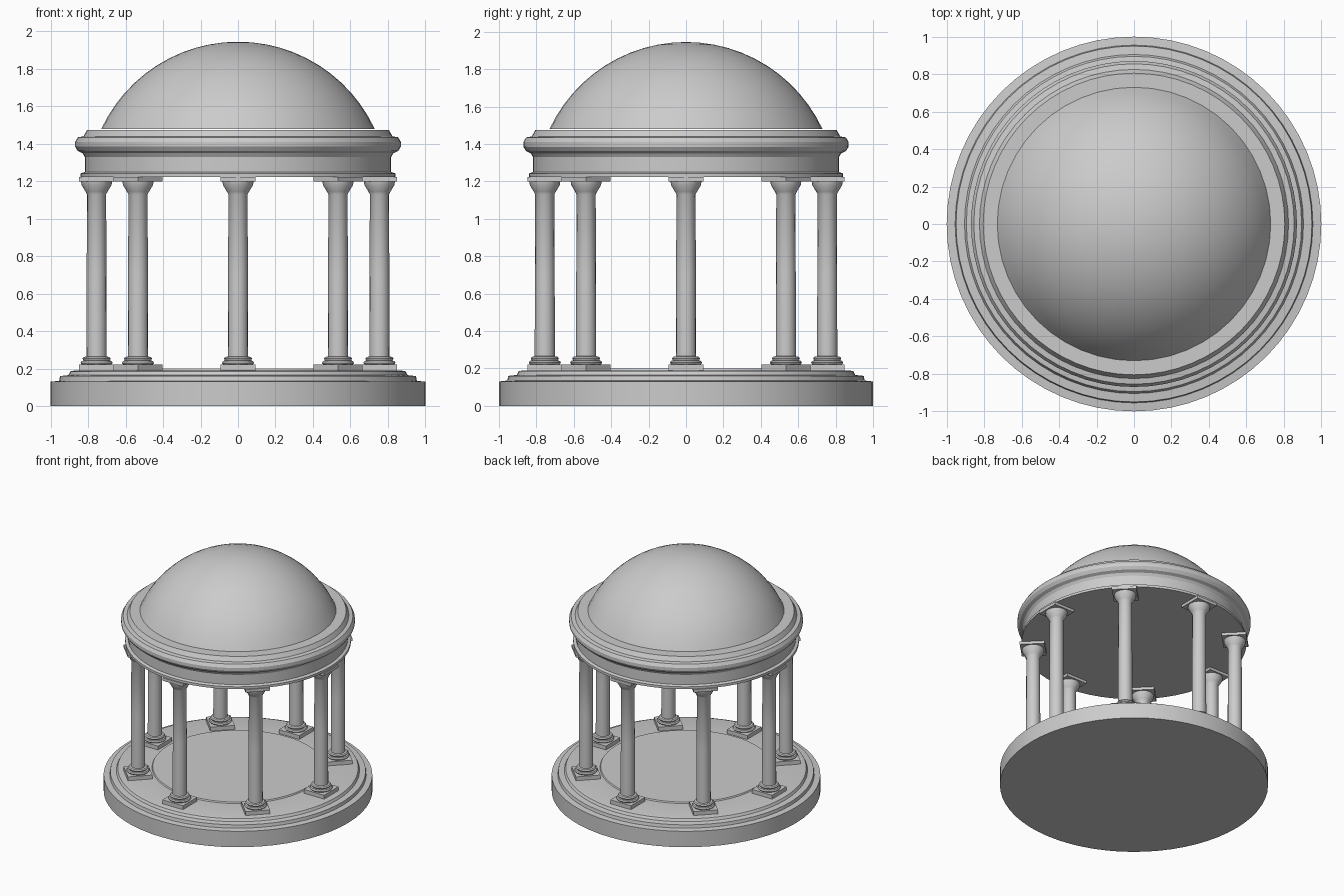
import bpy, bmesh
from math import pi, cos, sin, asin, radians
from mathutils import Matrix

if "Cube" in bpy.data.objects:
    bpy.data.objects.remove(bpy.data.objects["Cube"])

def lathe(bm, profile, sides):
    """Revolve (radius, z) points around z; radius 0 closes to a pole."""
    rings = []
    for r, z in profile:
        if r == 0:
            rings.append([bm.verts.new((0, 0, z))])
        else:
            rings.append([bm.verts.new((r * cos(2 * pi * i / sides), r * sin(2 * pi * i / sides), z))
                          for i in range(sides)])
    for a, b in zip(rings, rings[1:]):
        for i in range(sides):
            j = (i + 1) % sides
            if len(a) == 1:
                bm.faces.new((a[0], b[j], b[i]))
            elif len(b) == 1:
                bm.faces.new((a[i], a[j], b[0]))
            else:
                bm.faces.new((a[i], a[j], b[j], b[i]))

def slab(bm, width, z0, z1):
    m = Matrix.Translation((0, 0, (z0 + z1) / 2)) @ Matrix.Diagonal((width, width, z1 - z0, 1))
    bmesh.ops.create_cube(bm, size=1, matrix=m)

def finish(bm, name, angle=25):
    bmesh.ops.recalc_face_normals(bm, faces=bm.faces)
    mesh = bpy.data.meshes.new(name)
    bm.to_mesh(mesh)
    bm.free()
    ob = bpy.data.objects.new(name, mesh)
    bpy.context.collection.objects.link(ob)
    bpy.ops.object.select_all(action='DESELECT')
    ob.select_set(True)
    bpy.context.view_layer.objects.active = ob
    bpy.ops.object.shade_smooth_by_angle(angle=radians(angle))
    return ob

# Round stepped base with a slightly raised floor disc
bm = bmesh.new()
lathe(bm, [(0, 0), (1, 0), (1, 0.13), (0.955, 0.135), (0.95, 0.16), (0.905, 0.165),
           (0.895, 0.185), (0.87, 0.19), (0.64, 0.19), (0.635, 0.2), (0, 0.2)], 64)
finish(bm, "stepped_base")

# Ring beam with moulded cornice
bm = bmesh.new()
lathe(bm, [(0, 1.222), (0.84, 1.222), (0.84, 1.242), (0.818, 1.25), (0.818, 1.33),
           (0.83, 1.35), (0.855, 1.362), (0.87, 1.385), (0.87, 1.41), (0.855, 1.435),
           (0.825, 1.44), (0.805, 1.475), (0.72, 1.475), (0, 1.475)], 64)
finish(bm, "ring_beam_and_cornice")

# Shallow spherical dome
R, ZC = 0.805, 1.14
top = asin(0.73 / R)
bm = bmesh.new()
lathe(bm, [(R * sin(top * (1 - k / 12)) if k < 12 else 0,
            ZC + R * cos(top * (1 - k / 12))) for k in range(13)], 48)
finish(bm, "dome", 40)

# Eight columns, each with plinth, moulded foot, shaft, capital and top slab
for n in range(8):
    bm = bmesh.new()
    slab(bm, 0.185, 0.188, 0.222)
    lathe(bm, [(0, 0.222), (0.08, 0.222), (0.086, 0.231), (0.08, 0.24), (0.07, 0.243),
               (0.075, 0.254), (0.068, 0.262), (0.054, 0.265), (0.053, 0.7), (0.051, 1.13),
               (0.059, 1.145), (0.08, 1.18), (0.083, 1.2), (0, 1.2)], 16)
    slab(bm, 0.185, 1.2, 1.224)
    bm.transform(Matrix.Rotation(n * pi / 4, 4, 'Z') @ Matrix.Translation((0.755, 0, 0)))
    finish(bm, f"column_{n + 1}", 30)
